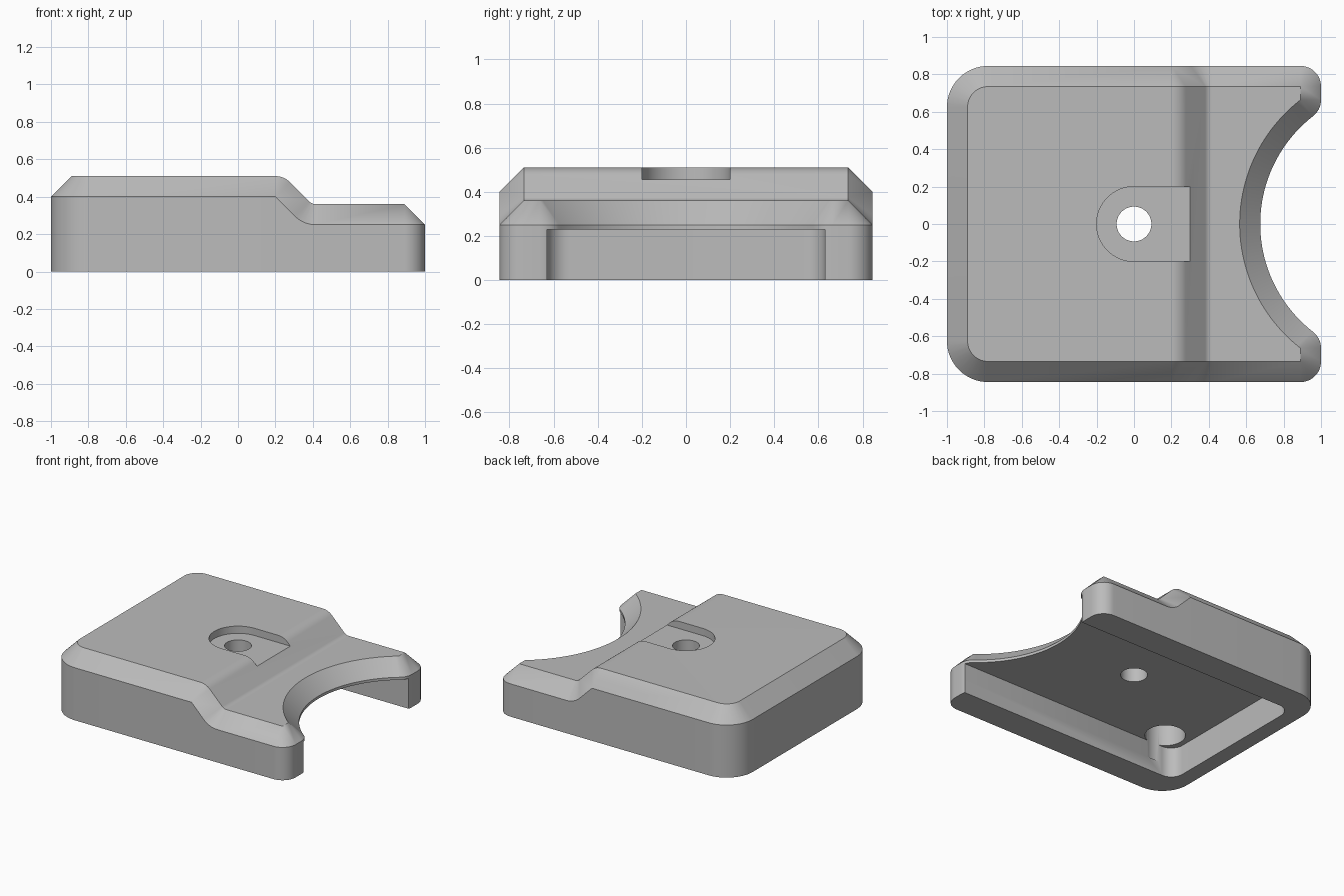
import bpy, bmesh
from math import pi, sin, cos, atan2, hypot, radians

if "Cube" in bpy.data.objects:
    bpy.data.objects.remove(bpy.data.objects["Cube"])

CH = 0.11                    # chamfer size
XL, XR, YI = -0.89, 0.89, 0.735   # limits of the top face
HIGH, LOW = 0.40, 0.25       # wall heights either side of the step
SCOOP_X, SCOOP_R = 1.405, 0.84    # scoop centre and top edge radius

gray = bpy.data.materials.new("plain_gray")
gray.use_nodes = True
gray.diffuse_color = (0.5, 0.5, 0.5, 1)
gray.node_tree.nodes["Principled BSDF"].inputs["Base Color"].default_value = (0.5, 0.5, 0.5, 1)


def arc(cx, cy, r, a0, a1, n):
    return [(cx + r * cos(a0 + (a1 - a0) * i / n), cy + r * sin(a0 + (a1 - a0) * i / n))
            for i in range(n + 1)]


def new_object(name, bm):
    bmesh.ops.recalc_face_normals(bm, faces=bm.faces)
    mesh = bpy.data.meshes.new(name)
    bm.to_mesh(mesh)
    bm.free()
    obj = bpy.data.objects.new(name, mesh)
    bpy.context.collection.objects.link(obj)
    mesh.materials.append(gray)
    return obj


def prism(name, outline, z0, z1):
    bm = bmesh.new()
    face = bm.faces.new([bm.verts.new((x, y, z0)) for x, y in outline])
    top = bmesh.ops.extrude_face_region(bm, geom=[face])["geom"]
    bmesh.ops.translate(bm, vec=(0, 0, z1 - z0),
                        verts=[v for v in top if isinstance(v, bmesh.types.BMVert)])
    return new_object(name, bm)


# Step profile: matching wall-edge and top-edge points (x, z), high to low
bend = 0.16
bx = 0.2 + (HIGH - LOW) + bend * (2 ** 0.5 - 1)
step = []
for i in range(9):
    a = pi / 2 - pi / 4 * i / 8
    step.append(((0.2, HIGH), (0.2 + CH * cos(a), HIGH + CH * sin(a))))
for i in range(9):
    a = radians(225) + pi / 4 * i / 8
    step.append(tuple((bx + r * cos(a), LOW + bend + r * sin(a)) for r in (bend, bend - CH)))

# Half outline, back side: wall point and top-edge point for each station
tip = atan2((SCOOP_R ** 2 - (SCOOP_X - XR) ** 2) ** 0.5, XR - SCOOP_X)
tip_y = SCOOP_R * sin(tip)
left, right = [], []
for (ox, oy), (ix, iy) in zip(arc(XL + CH, YI - CH, 2 * CH, pi, pi / 2, 16),
                              arc(XL + CH, YI - CH, CH, pi, pi / 2, 16)):
    left.append(((ox, oy, HIGH), (ix, iy, HIGH + CH)))
middle = [((w[0], YI + CH, w[1]), (t[0], YI, t[1])) for w, t in step]
for x, y in arc(XR, YI, CH, pi / 2, 0, 12):
    right.append(((x, y, LOW), (XR, YI, LOW + CH)))
for x, y in arc(XR, tip_y, CH, 0, tip - pi, 10):
    right.append(((x, y, LOW), (XR, tip_y, LOW + CH)))
for (ox, oy), (ix, iy) in zip(arc(SCOOP_X, 0, SCOOP_R - CH, tip, pi, 32),
                              arc(SCOOP_X, 0, SCOOP_R, tip, pi, 32)):
    right.append(((ox, oy, LOW), (ix, iy, LOW + CH)))


def flip(p):
    return (p[0], -p[1], p[2])


half = left + middle + right
ring = half + [(flip(w), flip(t)) for w, t in reversed(half)]

# Body: floor, walls, chamfer and stepped top
bm = bmesh.new()
cache = {}


def vert(p):
    key = tuple(round(c, 5) + 0.0 for c in p)
    if key not in cache:
        cache[key] = bm.verts.new(key)
    return cache[key]


def face(points):
    vs = list(dict.fromkeys(vert(p) for p in points))
    if len(vs) > 2 and not bm.faces.get(vs):
        bm.faces.new(vs)


def ground(p):
    return (p[0], p[1], 0)


for (w0, t0), (w1, t1) in zip(ring, ring[1:] + ring[:1]):
    face([ground(w0), ground(w1), w1, w0])
    face([w0, w1, t1, t0])
face([ground(w) for w, t in ring])
tops = [t for w, t in middle]
high_top = [t for w, t in left] + tops[:1]
low_top = tops[-1:] + [t for w, t in right]
for part in (high_top, low_top):
    face(part + [flip(p) for p in reversed(part)])
for a, b in zip(tops, tops[1:]):
    face([a, b, flip(b), flip(a)])
bmesh.ops.triangulate(bm, faces=[f for f in bm.faces if len(f.verts) == 4])
body = new_object("stepped_cover", bm)

# Cutters: underside pocket, top recess, through hole and two blind holes
pocket = arc(-0.78, 0.53, 0.1, pi, pi / 2, 12) + [(1.2, 0.63)]
recess = arc(0, 0, 0.2, pi / 2, 3 * pi / 2, 32) + [(0.6, -0.2), (0.6, 0.2)]


def circle(x, y, r):
    return arc(x, y, r, 0, 2 * pi, 48)[:-1]


cutters = [
    prism("pocket_cutter", pocket + [(x, -y) for x, y in reversed(pocket)], -0.2, 0.23),
    prism("recess_cutter", recess, 0.455, 0.8),
    prism("centre_hole_cutter", circle(0, 0, 0.093), -0.1, 0.7),
] + [prism("blind_hole_cutter", circle(-0.7, s * 0.5, 0.14), 0.1, 0.4) for s in (-1, 1)]

bpy.ops.object.select_all(action="DESELECT")
bpy.context.view_layer.objects.active = body
body.select_set(True)
for cutter in cutters:
    cutter.hide_render = True
    mod = body.modifiers.new(cutter.name, "BOOLEAN")
    mod.operation = "DIFFERENCE"
    mod.solver = "EXACT"
    mod.object = cutter
    bpy.ops.object.modifier_apply(modifier=mod.name)
    bpy.data.objects.remove(cutter)
bpy.ops.object.shade_smooth_by_angle(angle=radians(25))
